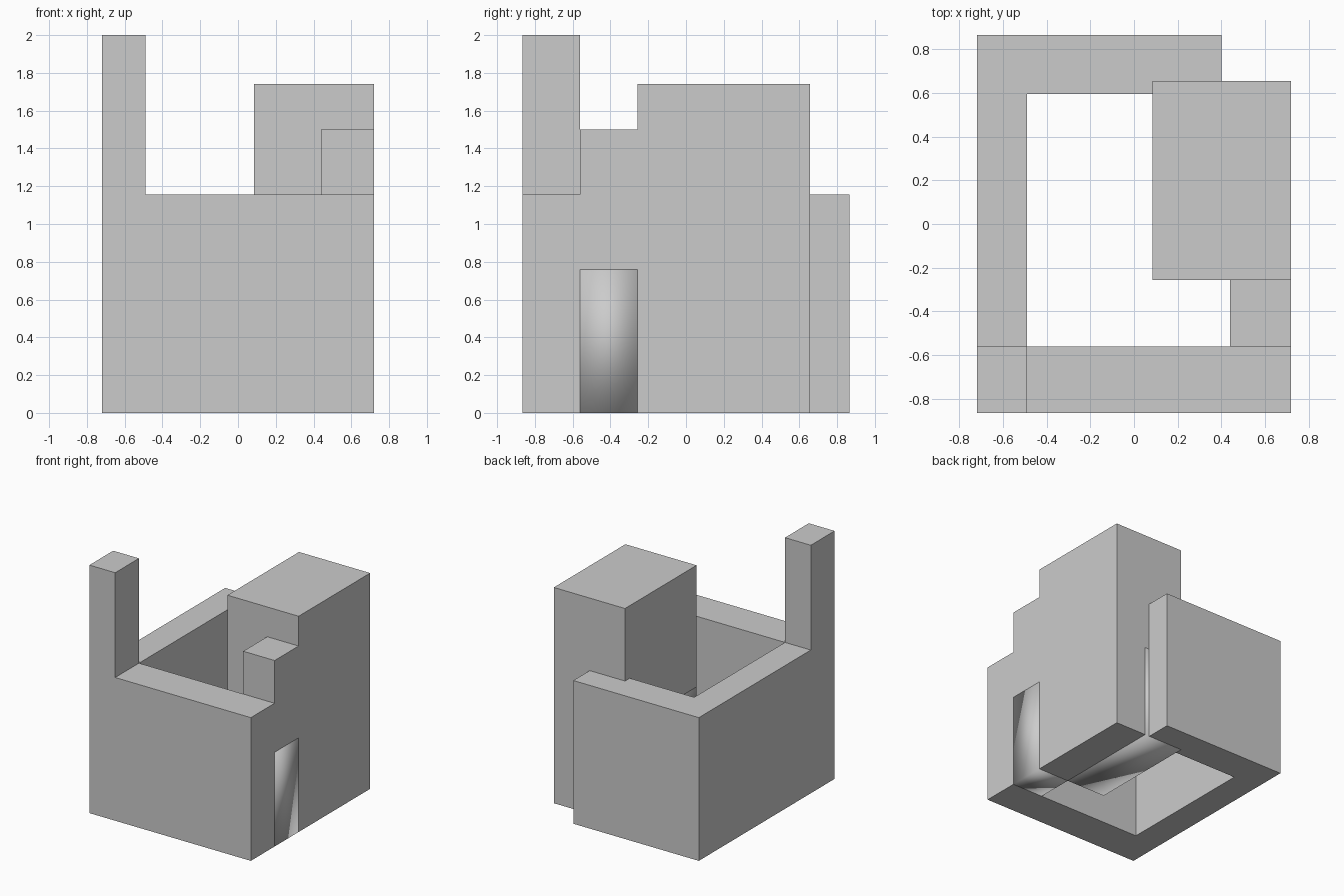
import bpy
import bmesh
from mathutils import Vector

if "Cube" in bpy.data.objects:
    bpy.data.objects.remove(bpy.data.objects["Cube"])


def prism(name, outline, place, depth, smooth=False):
    """Extrude an outline; place maps each 2D point to 3D, depth is the extrusion vector."""
    bm = bmesh.new()
    face = bm.faces.new([bm.verts.new(place(a, b)) for a, b in outline])
    top = bmesh.ops.extrude_face_region(bm, geom=[face])["geom"]
    bmesh.ops.translate(bm, vec=Vector(depth),
                        verts=[g for g in top if isinstance(g, bmesh.types.BMVert)])
    bmesh.ops.recalc_face_normals(bm, faces=bm.faces)
    for f in bm.faces:
        f.smooth = smooth
    mesh = bpy.data.meshes.new(name)
    bm.to_mesh(mesh)
    bm.free()
    obj = bpy.data.objects.new(name, mesh)
    bpy.context.collection.objects.link(obj)
    return obj


def box(name, x0, x1, y0, y1, z0, z1, smooth=False):
    return prism(name, [(x0, y0), (x1, y0), (x1, y1), (x0, y1)],
                 lambda x, y: (x, y, z0), (0, 0, z1 - z0), smooth)


# Shared plan lines and levels
XL, XL_IN, X_ROOM, X_DOOR, XR = -0.72, -0.49, 0.085, 0.44, 0.72
YF, YF_IN, Y_DOOR, Y_ROOM, YB = -0.865, -0.562, -0.256, 0.656, 0.865
Y_BACK_IN, X_BACK_END = 0.596, 0.40
DOOR_H, WALL_H, LINTEL_H, ROOM_H, TOWER_H = 0.76, 1.155, 1.5, 1.74, 2.0

# Low wall around the courtyard: front, left and back
prism("courtyard_wall", [
    (XL, YF), (XR, YF), (XR, YF_IN), (XL_IN, YF_IN), (XL_IN, Y_BACK_IN),
    (X_ROOM, Y_BACK_IN), (X_ROOM, Y_ROOM), (X_BACK_END, Y_ROOM),
    (X_BACK_END, YB), (XL, YB)],
    lambda x, y: (x, y, 0), (0, 0, WALL_H))

# Thin tower on the front left corner
box("corner_tower", XL, XL_IN, YF, YF_IN, WALL_H, TOWER_H)

# Right wall with the stepped top and the doorway notch
prism("right_wall", [
    (YF_IN, DOOR_H), (Y_DOOR, DOOR_H), (Y_DOOR, 0), (Y_ROOM, 0),
    (Y_ROOM, ROOM_H), (Y_DOOR, ROOM_H), (Y_DOOR, LINTEL_H), (YF_IN, LINTEL_H)],
    lambda y, z: (X_DOOR, y, z), (XR - X_DOOR, 0, 0))

# Upper room, and the soft-shaded base and door fill below it
box("upper_room", X_ROOM, X_DOOR, Y_DOOR, Y_ROOM, DOOR_H, ROOM_H)
box("room_base", X_ROOM, X_DOOR, Y_DOOR, Y_ROOM, 0, DOOR_H, smooth=True)
box("door_fill", X_DOOR, XR, YF_IN, Y_DOOR, 0, DOOR_H, smooth=True)
